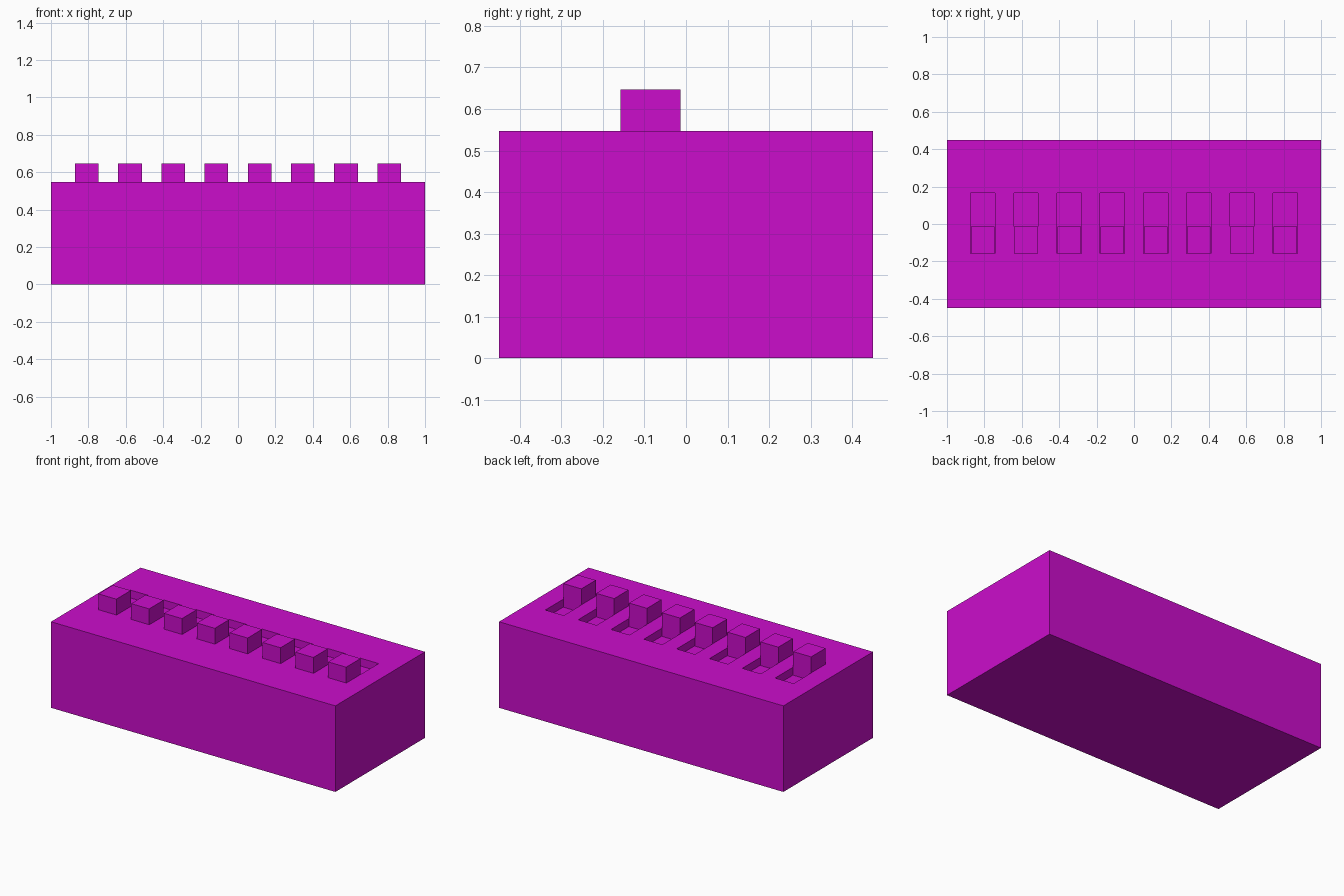
import bpy

if "Cube" in bpy.data.objects:
    bpy.data.objects.remove(bpy.data.objects["Cube"])

magenta = bpy.data.materials.new("magenta plastic")
magenta.diffuse_color = (0.6, 0.004, 0.6, 1)
magenta.use_nodes = True
magenta.node_tree.nodes["Principled BSDF"].inputs["Base Color"].default_value = magenta.diffuse_color

COUNT, PITCH = 8, 0.2309
TOP, FLOOR, NUB_TOP = 0.547, 0.497, 0.647


def box(name, x, y, z):
    """Axis-aligned box from (min, max) pairs."""
    bpy.ops.mesh.primitive_cube_add(
        size=1, location=[(a + b) / 2 for a, b in (x, y, z)])
    ob = bpy.context.object
    ob.name = name
    ob.scale = [b - a for a, b in (x, y, z)]
    bpy.ops.object.transform_apply(location=False, rotation=False, scale=True)
    ob.data.materials.append(magenta)
    return ob


# Housing block
housing = box("housing", (-1, 1), (-0.45, 0.45), (0, TOP))

# Row of slots and the slider standing in the front of each slot
cutters = []
for i in range(COUNT):
    x = (i - (COUNT - 1) / 2) * PITCH
    cutters.append(box(f"slot_cutter_{i + 1}", (x - 0.065, x + 0.065),
                       (-0.159, 0.166), (FLOOR, TOP + 0.1)))
    box(f"slider_{i + 1}", (x - 0.063, x + 0.063),
        (-0.158, -0.013), (FLOOR, NUB_TOP))

# Cut the slots, then discard the cutters
for c in cutters:
    mod = housing.modifiers.new("slot", 'BOOLEAN')
    mod.operation = 'DIFFERENCE'
    mod.solver = 'EXACT'
    mod.object = c
    bpy.context.view_layer.objects.active = housing
    bpy.ops.object.modifier_apply(modifier=mod.name)
    bpy.data.objects.remove(c)
